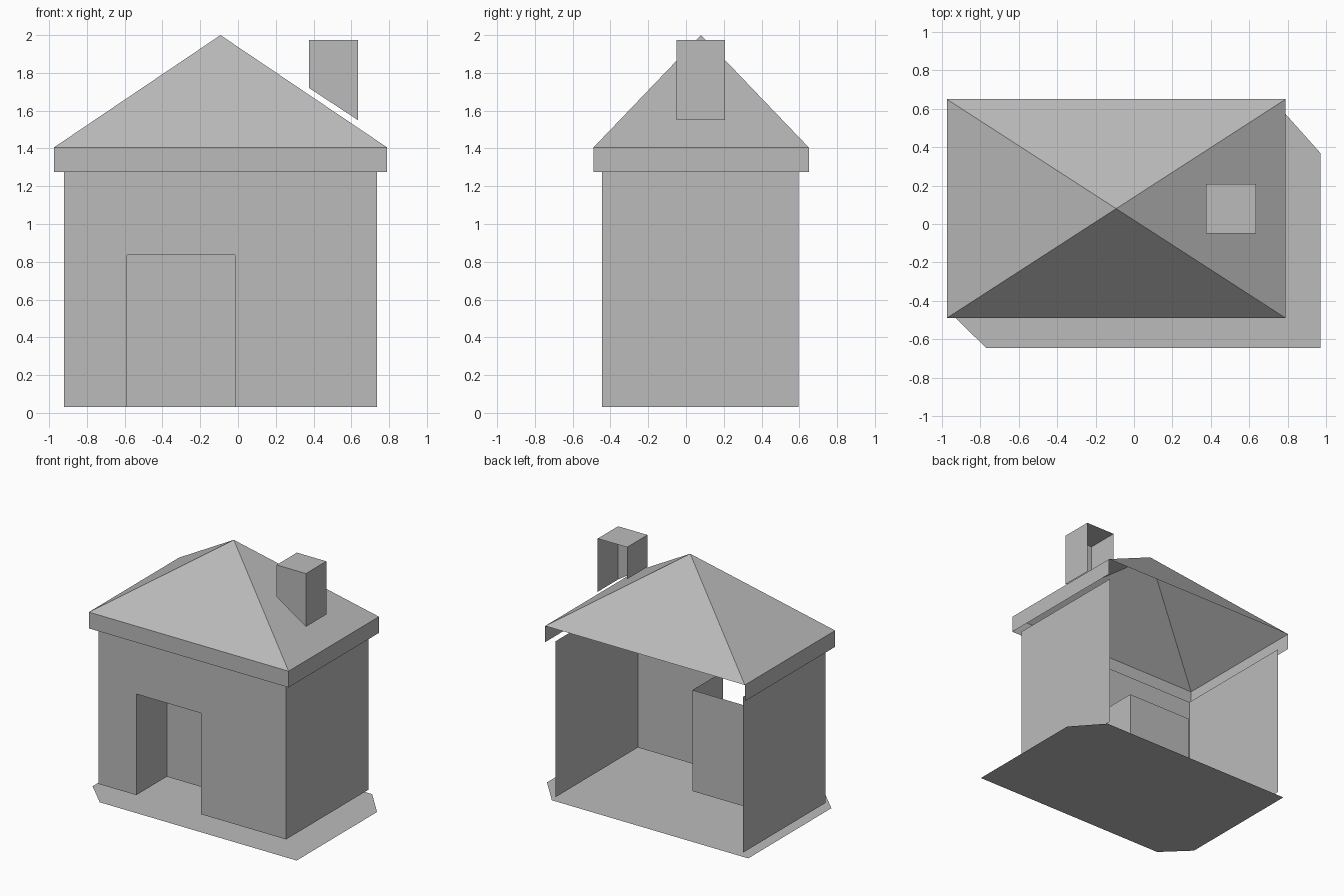
import bpy

cube = bpy.data.objects.get("Cube")
if cube:
    bpy.data.objects.remove(cube, do_unlink=True)

# One plain grey for the whole model
GREY = (0.5, 0.5, 0.5, 1.0)
grey = bpy.data.materials.new("plain_grey")
grey.use_nodes = True
grey.diffuse_color = GREY
grey.node_tree.nodes["Principled BSDF"].inputs["Base Color"].default_value = GREY


def make(name, faces):
    """Build one object from a list of polygons, sharing equal corners."""
    verts, index = [], {}
    polys = []
    for face in faces:
        poly = []
        for p in face:
            if p not in index:
                index[p] = len(verts)
                verts.append(p)
            poly.append(index[p])
        polys.append(poly)
    mesh = bpy.data.meshes.new(name)
    mesh.from_pydata(verts, [], polys)
    mesh.materials.append(grey)
    obj = bpy.data.objects.new(name, mesh)
    bpy.context.collection.objects.link(obj)
    return obj


def sheet(a, b, low, high):
    """Upright rectangle above the plan line a to b."""
    return [(*a, low), (*b, low), (*b, high), (*a, high)]


def open_band(name, path, low, high):
    """Upright sheets following a plan path."""
    return make(name, [sheet(a, b, low, high) for a, b in zip(path, path[1:])])


def three_sides(x0, x1, front, back):
    return [(x0, back), (x0, front), (x1, front), (x1, back)]


# Ground slab with two clipped corners
outline = [(-0.77, -0.645), (0.97, -0.645), (0.97, 0.37),
           (0.765, 0.6), (-0.97, 0.6), (-0.97, -0.45)]
make("ground_slab", [[(x, y, 0.0) for x, y in outline]])

# Walls, open at the back
X0, X1, FRONT, BACK = -0.92, 0.737, -0.445, 0.595
BASE, TOP = 0.03, 1.275
DOOR0, DOOR1, DOOR_TOP = -0.587, -0.015, 0.837
make("left_wall", [sheet((X1, FRONT), (X1, BACK), BASE, TOP)])
make("right_wall", [sheet((X0, BACK), (X0, FRONT), BASE, TOP)])
front = [(X0, BASE), (DOOR0, BASE), (DOOR0, DOOR_TOP), (DOOR1, DOOR_TOP),
         (DOOR1, BASE), (X1, BASE), (X1, TOP), (X0, TOP)]
make("front_wall", [[(x, FRONT, z) for x, z in front]])

# Door recess and the panel on the inside of the front wall
recess = [(DOOR0, FRONT), (DOOR0, -0.06), (DOOR1, -0.06), (DOOR1, FRONT)]
open_band("door_recess", recess, BASE, DOOR_TOP)
make("inner_panel", [sheet((0.635, FRONT + 0.008), (0.1, FRONT + 0.008), 0.19, 0.7)])

# Hipped roof and eaves board on three sides
EAVE, APEX = 1.405, (-0.093, 0.08, 2.0)
eaves = three_sides(-0.975, 0.79, -0.49, 0.65)
make("roof", [[(*a, EAVE), (*b, EAVE), APEX]
              for a, b in zip(eaves, eaves[1:] + eaves[:1])])
open_band("eaves_board", eaves, TOP, EAVE)

# Chimney: capped, open at the back and bottom, cut to the roof slope
CAP = 1.975
stack = three_sides(0.376, 0.635, -0.05, 0.207)


def foot(x):
    return 1.72 if x < 0.5 else 1.55


sides = [[(*a, foot(a[0])), (*b, foot(b[0])), (*b, CAP), (*a, CAP)]
         for a, b in zip(stack, stack[1:])]
make("chimney", sides + [[(*p, CAP) for p in stack]])
